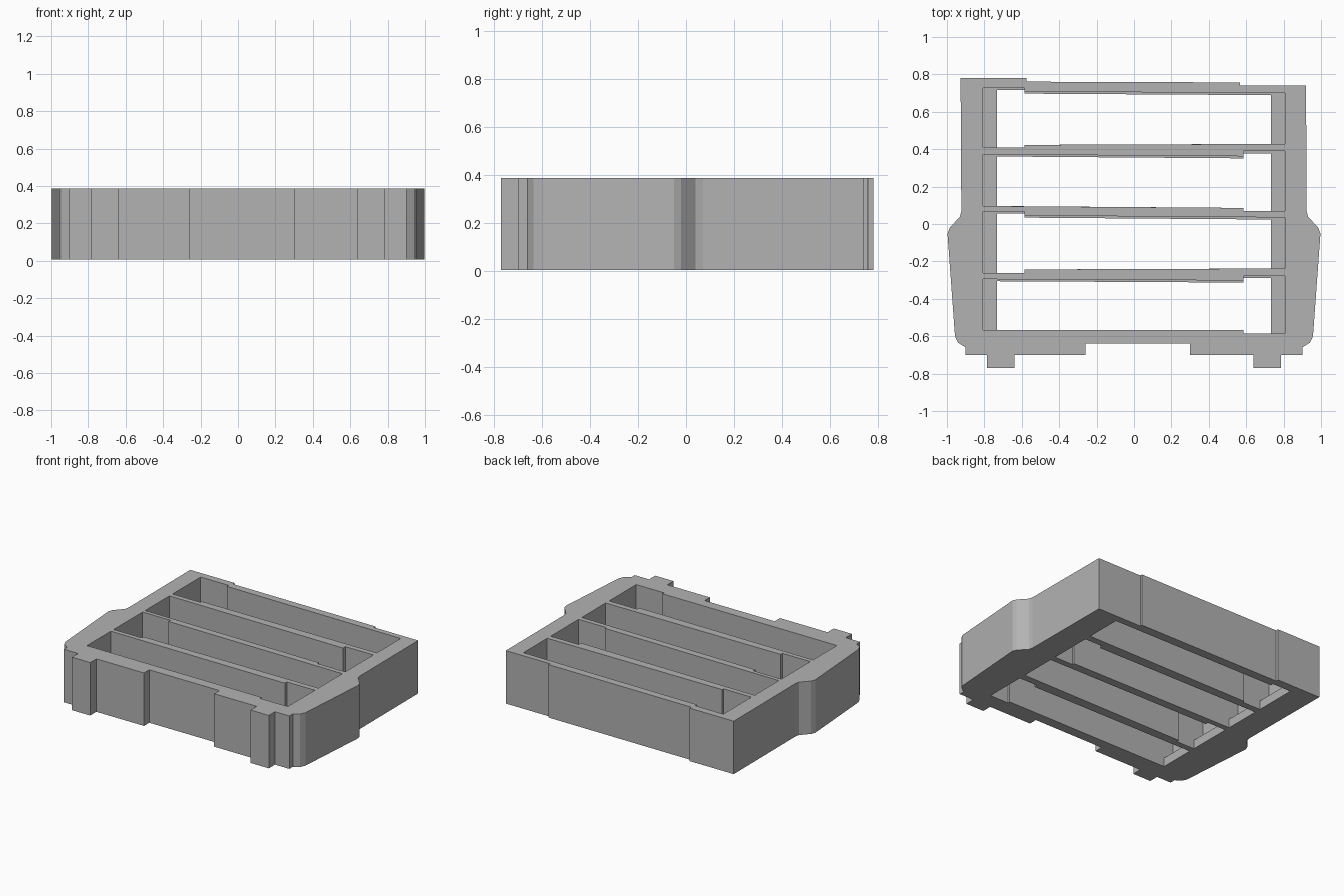
import bpy
import bmesh

cube = bpy.data.objects.get("Cube")
if cube:
    bpy.data.objects.remove(cube, do_unlink=True)

BOTTOM, TOP, LIP = 0.006, 0.388, 0.07

grey = bpy.data.materials.new("plain_grey")
grey.use_nodes = True
colour = (0.45, 0.45, 0.45, 1)
grey.diffuse_color = colour
grey.node_tree.nodes["Principled BSDF"].inputs["Base Color"].default_value = colour


def prism(name, outline, z0, z1):
    """Extrude a flat outline between two heights."""
    bm = bmesh.new()
    base = bm.faces.new([bm.verts.new((x, y, z0)) for x, y in outline])
    new = bmesh.ops.extrude_face_region(bm, geom=[base])["geom"]
    tops = [v for v in new if isinstance(v, bmesh.types.BMVert)]
    bmesh.ops.translate(bm, verts=tops, vec=(0, 0, z1 - z0))
    bmesh.ops.recalc_face_normals(bm, faces=bm.faces)
    mesh = bpy.data.meshes.new(name)
    bm.to_mesh(mesh)
    bm.free()
    mesh.materials.append(grey)
    obj = bpy.data.objects.new(name, mesh)
    bpy.context.collection.objects.link(obj)
    return obj


def cut(body, cutter):
    """Subtract a helper solid and discard it."""
    cutter.hide_render = True
    mod = body.modifiers.new("cut", 'BOOLEAN')
    mod.operation, mod.solver, mod.object = 'DIFFERENCE', 'EXACT', cutter
    bpy.context.view_layer.objects.active = body
    bpy.ops.object.modifier_apply(modifier=mod.name)
    bpy.data.objects.remove(cutter, do_unlink=True)


# Outer wall: stepped back, flared sides, front feet and central recess
side = [(0.30, -0.64), (0.30, -0.70), (0.64, -0.70), (0.64, -0.77),
        (0.785, -0.77), (0.785, -0.70), (0.90, -0.70), (0.90, -0.66),
        (0.94, -0.635), (0.957, -0.60), (0.997, -0.05), (0.985, -0.02),
        (0.93, 0.04), (0.923, 0.07)]
left = side + [(0.92, 0.74), (0.567, 0.74), (0.567, 0.757)]
right = [(-0.26 if x == 0.30 else -x, y) for x, y in side]
right += [(-0.927, 0.78), (-0.575, 0.78), (-0.575, 0.761)]
frame = prism("slotted_frame", left + right[::-1], BOTTOM, TOP)

# Slot edges: back and front y at the right end, then at the left end,
# with the widened pocket (step) on the stated side
slots = [(0.708, 0.423, 0.700, 0.428, -1, 0.020, 0.015),
         (0.372, 0.096, 0.362, 0.086, 1, 0.027, 0.016),
         (0.045, -0.243, 0.035, -0.238, -1, 0.022, 0.020),
         (-0.295, -0.567, -0.302, -0.568, 1, 0.024, 0.018)]


def slot_outline(end, slot, back_inset):
    """Long slot whose pocket end is slightly wider than the rest."""
    back_r, front_r, back_l, front_l, pocket, up, down = slot
    step = 0.585
    back_r, back_l = back_r - back_inset, back_l - back_inset
    if pocket < 0:
        return [(-end, front_r - down), (-step, front_r - down), (-step, front_r),
                (end, front_l), (end, back_l), (-step, back_r),
                (-step, back_r + up), (-end, back_r + up)]
    return [(-end, front_r), (step, front_l), (step, front_l - down),
            (end, front_l - down), (end, back_l + up), (step, back_l + up),
            (step, back_l), (-end, back_r)]


# Each slot is a full-width pocket above a narrower opening with a low lip
for slot in slots:
    cut(frame, prism("pocket_cutter", slot_outline(0.808, slot, 0), LIP, TOP + 0.1))
    cut(frame, prism("opening_cutter", slot_outline(0.732, slot, 0.011), -0.1, LIP + 0.05))
